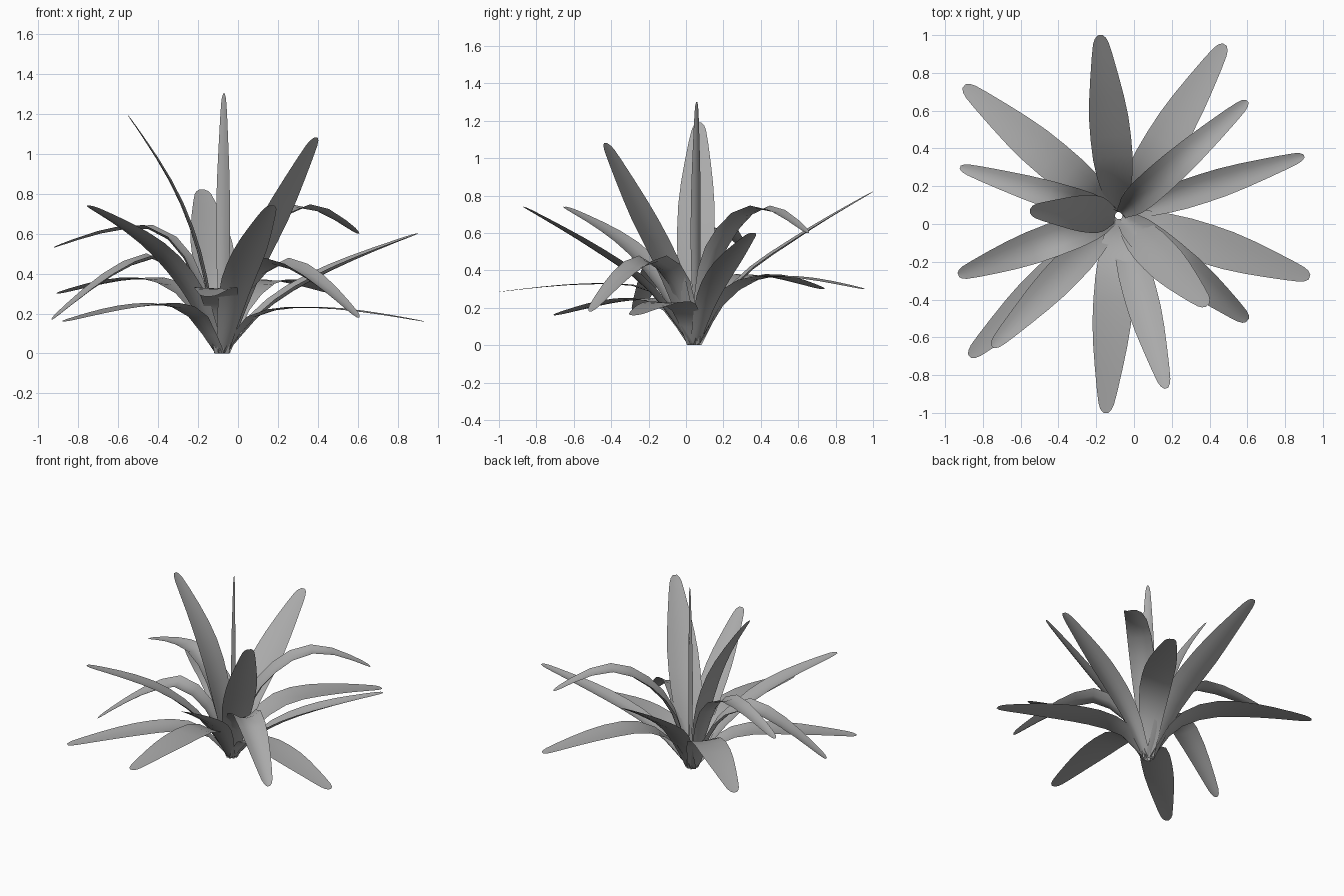
import bpy
import bmesh
from mathutils import Vector
from mathutils.geometry import interpolate_bezier

# Remove the default cube only
cube = bpy.data.objects.get("Cube")
if cube:
    bpy.data.objects.remove(cube, do_unlink=True)

# One flat grey for every leaf
grey = bpy.data.materials.new("leaf grey")
grey.use_nodes = True
GREY = (0.4, 0.4, 0.4, 1)
grey.diffuse_color = GREY
grey.node_tree.nodes["Principled BSDF"].inputs["Base Color"].default_value = GREY

CENTRE = Vector((-0.08, 0.045, 0))
UP = Vector((0, 0, 1))

# Relative width along the leaf: (distance along, width)
OUTLINE = [(0, .35), (.1, .52), (.2, .72), (.3, .88), (.4, .98), (.5, 1), (.6, .97),
           (.7, .86), (.8, .7), (.9, .52), (.96, .39), (.985, .28), (1, .12)]
ACROSS = [-1, -.5, 0, .5, 1]


def smooth_path(points):
    """Even curve through the points, with tangents scaled to the spacing."""
    gaps = [(b - a).length for a, b in zip(points, points[1:])]
    slopes = [(points[1] - points[0]) / gaps[0]]
    for i in range(1, len(points) - 1):
        slopes.append((points[i + 1] - points[i - 1]) / (gaps[i - 1] + gaps[i]))
    # Let the curve keep bending towards the tip
    last = (points[-1] - points[-2]) / gaps[-1]
    slopes.append(last * 1.5 - slopes[-1] * .5)
    path = []
    for i, gap in enumerate(gaps):
        a, b = points[i], points[i + 1]
        path += interpolate_bezier(a, a + slopes[i] * gap / 3,
                                   b - slopes[i + 1] * gap / 3, b, 16)[:-1]
    return path + [points[-1]]


def point_at(path, fraction):
    """Position and direction at a fraction of the path's length."""
    steps = list(zip(path, path[1:]))
    left = fraction * sum((b - a).length for a, b in steps)
    for a, b in steps:
        length = (b - a).length
        if left <= length or b is path[-1]:
            return a.lerp(b, min(left / length, 1)), (b - a).normalized()
        left -= length


def make_leaf(name, tip, shoulder, crest, width, fold):
    """Channelled leaf; shoulder and crest are (share of reach, height)."""
    tip = Vector(tip)
    foot = Vector((tip.x, tip.y, 0))
    out = (foot - CENTRE).normalized()
    side = UP.cross(out)
    base = CENTRE + out * .018
    points = [base] + [base.lerp(foot, f) + UP * z for f, z in (shoulder, crest)] + [tip]
    path = smooth_path(points)

    bm = bmesh.new()
    rows = []
    for along, share in OUTLINE:
        pos, tangent = point_at(path, along)
        normal = tangent.cross(side)
        half = width * share / 2
        depth = width * share * fold * (1 - .6 * along)
        rows.append([bm.verts.new(pos + side * half * s + normal * depth * (s * s - .3))
                     for s in ACROSS])
    for low, high in zip(rows, rows[1:]):
        for j in range(len(ACROSS) - 1):
            bm.faces.new((low[j], high[j], high[j + 1], low[j + 1])).smooth = True
    for v in bm.verts:
        v.co.z = max(v.co.z, 0)
    mesh = bpy.data.meshes.new(name)
    bm.to_mesh(mesh)
    bm.free()
    mesh.materials.append(grey)
    bpy.context.collection.objects.link(bpy.data.objects.new(name, mesh))


# Upright and straight leaves
make_leaf("centre_spike", (-.07, .058, 1.3), (.3, .4), (.6, .85), .088, .2)
make_leaf("upright_leaf_right", (-.55, .07, 1.19), (.22, .5), (.5, .83), .2, .1)
make_leaf("upright_leaf_front", (.39, -.43, 1.08), (.25, .37), (.55, .66), .21, .12)
make_leaf("straight_leaf_back", (-.18, 1, .82), (.22, .33), (.57, .575), .215, .1)
make_leaf("straight_leaf_front", (.17, -.87, .74), (.25, .3), (.55, .5), .18, .17)
make_leaf("straight_leaf_front_right", (-.75, -.65, .74), (.2, .29), (.5, .53), .18, .17)
make_leaf("straight_leaf_left", (.9, .36, .6), (.2, .22), (.5, .4), .155, .26)

# Arching leaves
make_leaf("arching_leaf_back_left", (.6, .65, .6), (.17, .48), (.54, .73), .165, .24)
make_leaf("arching_leaf_front_left", (.6, -.51, .18), (.17, .33), (.43, .45), .19, .3)
make_leaf("arching_leaf_right", (-.93, -.27, .17), (.18, .35), (.42, .48), .18, .22)
make_leaf("arching_leaf_back_right", (-.92, .3, .53), (.2, .48), (.44, .63), .15, .22)

# Low spreading leaves
make_leaf("low_leaf_back_left", (.48, .95, .3), (.15, .25), (.4, .365), .21, .05)
make_leaf("low_leaf_left", (.93, -.28, .16), (.13, .18), (.43, .23), .21, .04)
make_leaf("low_leaf_front", (-.15, -1, .285), (.12, .23), (.35, .325), .21, .04)
make_leaf("low_leaf_front_right", (-.87, -.7, .16), (.17, .2), (.42, .245), .2, .08)
make_leaf("low_leaf_back_right", (-.9, .73, .3), (.18, .28), (.45, .375), .21, .06)
